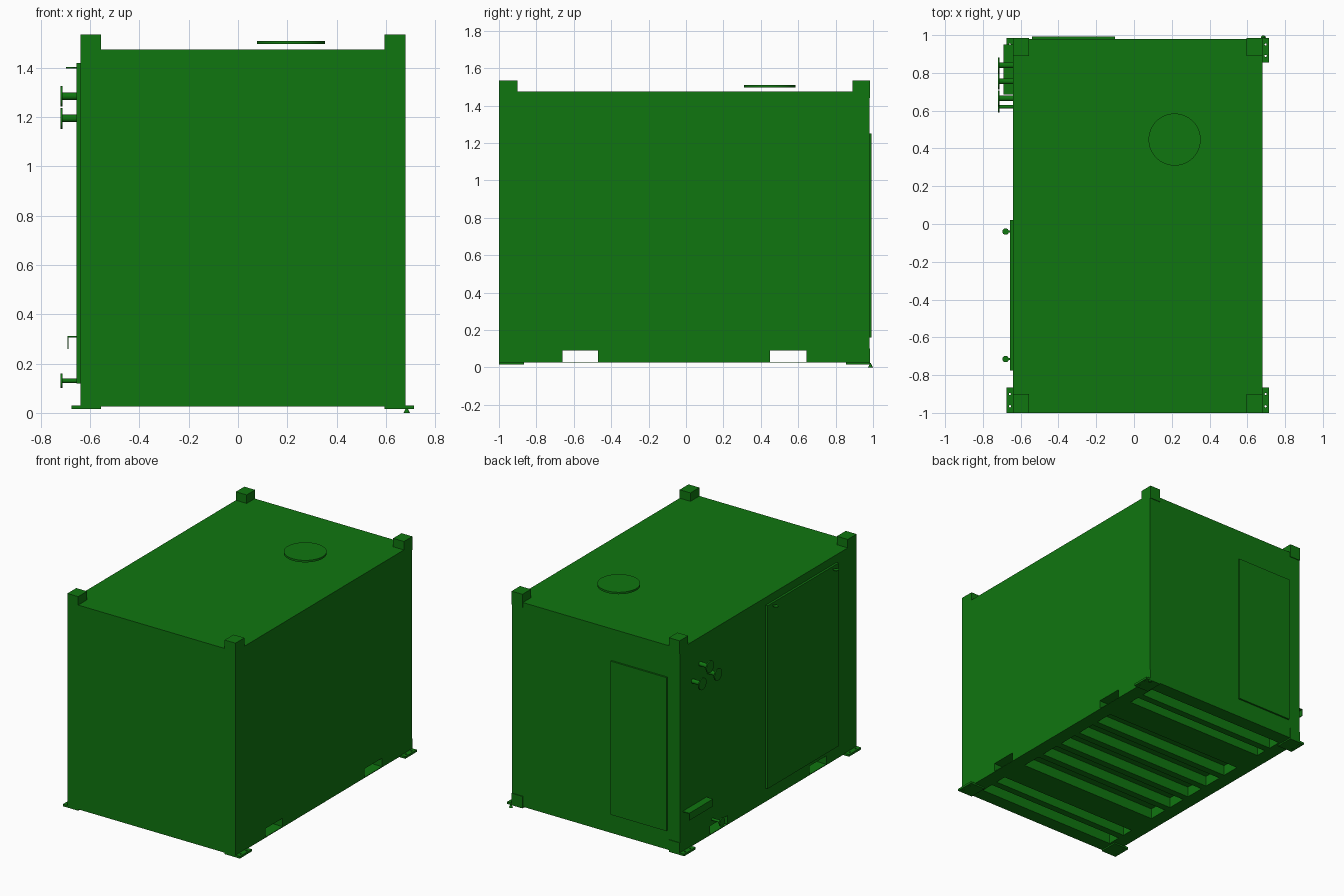
import bpy
from mathutils import Vector

cube = bpy.data.objects.get("Cube")
if cube:
    bpy.data.objects.remove(cube, do_unlink=True)

green = bpy.data.materials.new("container_green")
green.use_nodes = True
colour = (0.005, 0.18, 0.005, 1)
green.diffuse_color = colour
green.node_tree.nodes["Principled BSDF"].inputs["Base Color"].default_value = colour


def box(name, x, y, z):
    """Box from (min, max) ranges on each axis."""
    bpy.ops.mesh.primitive_cube_add(size=1, location=[(a + b) / 2 for a, b in (x, y, z)])
    ob = bpy.context.object
    ob.name = name
    ob.scale = [b - a for a, b in (x, y, z)]
    bpy.ops.object.transform_apply(location=False, rotation=False, scale=True)
    ob.data.materials.append(green)
    return ob


def rod(name, start, end, r, tip=None, sides=32):
    """Cylinder or cone between two points."""
    a, b = Vector(start), Vector(end)
    bpy.ops.mesh.primitive_cone_add(vertices=sides, radius1=r, radius2=r if tip is None else tip,
                                    depth=(b - a).length, location=(a + b) / 2)
    ob = bpy.context.object
    ob.name = name
    ob.rotation_euler = (b - a).to_track_quat('Z', 'Y').to_euler()
    ob.data.materials.append(green)
    bpy.ops.object.shade_smooth_by_angle()
    return ob


X0, X1, Y0, Y1 = -0.64, 0.68, -1.0, 0.98
BASE, FLOOR, ROOF = 0.025, 0.1, 1.475
RAIL = 0.1
pockets = [(-0.66, -0.47), (0.45, 0.645)]

# Main enclosure
box("enclosure", (X0, X1), (Y0, Y1), (FLOOR, ROOF))

# Base frame: end rails, side rails broken by the fork pockets, cross joists
box("front_rail", (X0, X1), (Y0, Y0 + RAIL), (BASE, FLOOR))
box("back_rail", (X0, X1), (Y1 - RAIL, Y1), (BASE, FLOOR))
stops = [Y0] + [v for p in pockets for v in p] + [Y1]
for start, end in zip(stops[::2], stops[1::2]):
    for x in (X0, X1 - RAIL):
        box("side_rail", (x, x + RAIL), (start, end), (BASE, FLOOR))
for y in (-0.78, -0.29, -0.1, 0.09, 0.28, 0.76):
    box("joist", (X0 + RAIL, X1 - RAIL), (y - 0.025, y + 0.025), (BASE, FLOOR))

# Fork pockets: open-ended tubes
for a, b in pockets:
    box("pocket_bottom", (X0, X1), (a, b), (BASE, BASE + 0.005))
    box("pocket_top", (X0, X1), (a, b), (0.09, FLOOR))
    for y in (a - 0.01, b):
        box("pocket_side", (X0, X1), (y, y + 0.01), (BASE, FLOOR))

# Corner blocks and drilled foot plates
for sx in (-1, 1):
    for sy in (-1, 1):
        bx = (X0, X0 + 0.085) if sx < 0 else (X1 - 0.085, X1)
        by = (Y0, Y0 + 0.1) if sy < 0 else (0.89, 0.985)
        box("bottom_corner_block", bx, by, (0.02, FLOOR))
        box("top_corner_block", bx, by, (1.44, 1.535))
        px = (X0 - 0.035, bx[1]) if sx < 0 else (bx[0], X1 + 0.035)
        py = (Y0, Y0 + 0.135) if sy < 0 else (0.855, 0.985)
        plate = box("foot_plate", px, py, (0.015, 0.03))
        hx = px[0] + 0.018 if sx < 0 else px[1] - 0.018
        for hy in (py[0] + 0.035, py[1] - 0.035):
            cutter = rod("hole_cutter", (hx, hy, 0), (hx, hy, 0.05), 0.006, sides=12)
            cutter.hide_render = True
            cutter.hide_set(True)
            cut = plate.modifiers.new("hole", 'BOOLEAN')
            cut.operation = 'DIFFERENCE'
            cut.object = cutter
            bpy.context.view_layer.objects.active = plate
            plate.select_set(True)
            bpy.ops.object.modifier_apply(modifier=cut.name)
            bpy.data.objects.remove(cutter, do_unlink=True)

# Earthing point at the back left corner
rod("earth_point", (0.685, 0.986, 0), (0.685, 0.986, 0.024), 0.013, tip=0.001, sides=16)

# Doors
box("back_door", (-0.54, -0.1), (Y1 - 0.01, 0.992), (0.16, 1.25))
box("side_door", (-0.656, X0 + 0.01), (-0.775, 0.02), (0.12, 1.42))
for y in (-0.04, -0.715):
    rod("door_stud", (-0.68, y, 1.398), (-0.68, y, 1.403), 0.017)
    box("stud_tab", (-0.675, -0.65), (y - 0.006, y + 0.006), (1.398, 1.403))

# Roof hatch cover
rod("roof_hatch", (0.215, 0.447, 1.496), (0.215, 0.447, 1.51), 0.138, sides=64)

# Flanged pipe connections
for y, z, r, flange in ((0.84, 1.195, 0.015, 0.042), (0.755, 1.285, 0.015, 0.042),
                        (0.665, 1.195, 0.015, 0.042), (0.62, 0.13, 0.009, 0.03)):
    rod("pipe", (X0 + 0.02, y, z), (-0.715, y, z), r)
    rod("flange", (-0.712, y, z), (-0.72, y, z), flange)

# Bent sheet rain guard
box("guard_top", (-0.692, X0 + 0.01), (0.685, 0.95), (0.306, 0.312))
box("guard_lip", (-0.692, -0.687), (0.685, 0.95), (0.26, 0.312))
